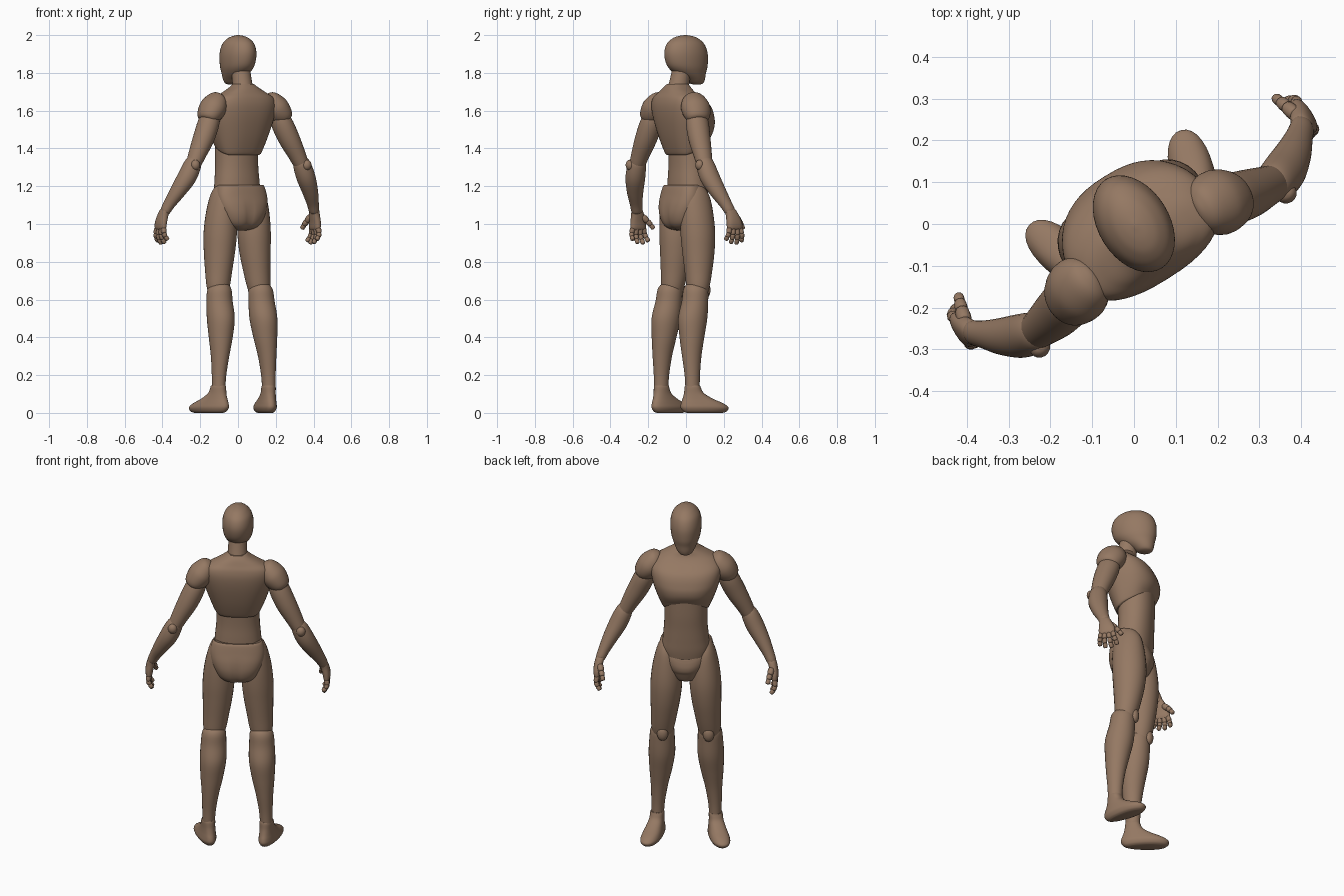
import bpy, bmesh, math
from mathutils import Vector, Matrix

TURN = Matrix.Rotation(math.radians(32), 3, 'Z')   # figure is turned on its spot
skin = bpy.data.materials.new("warm brown")
skin.diffuse_color = (0.30, 0.19, 0.125, 1)


def clamp(v):
    return max(0.0, min(1.0, v))


def spline(keys, steps):
    """Catmull-Rom through tuples of any length."""
    out = []
    for i in range(len(keys) - 1):
        a, b = keys[max(i - 1, 0)], keys[i]
        c, d = keys[i + 1], keys[min(i + 2, len(keys) - 1)]
        for s in range(steps):
            t = s / steps
            out.append([0.5 * (2 * q + (r - p) * t + (2 * p - 5 * q + 4 * r - w) * t * t
                        + (3 * q - p - 3 * r + w) * t ** 3) for p, q, r, w in zip(a, b, c, d)])
    out.append(list(keys[-1]))
    return out


def loft(name, keys, side=1, n=28, steps=5, follow=False, power=2.0, spin=0.0, taper=0.0, warp=None):
    """Skin of ellipse rings (x, y, z, half width, half depth)."""
    bm = bmesh.new()
    rows = spline(keys, steps)
    rings = []
    for i, (x, y, z, rx, ry) in enumerate(rows):
        u, v = Vector((math.cos(spin), -math.sin(spin), 0)), Vector((math.sin(spin), math.cos(spin), 0))
        if follow:                                  # rings square to the path
            t = Vector(rows[min(i + 1, len(rows) - 1)][:3]) - Vector(rows[max(i - 1, 0)][:3])
            u = Vector((0, 1, 0)).cross(t).normalized()
            v = t.cross(u).normalized()
        rx, ry = max(rx, .002), max(ry, .002)
        ring = []
        for k in range(n):
            a = 2 * math.pi * k / n
            c, s = math.cos(a), math.sin(a)
            c = math.copysign(abs(c) ** (2 / power), c)
            s = math.copysign(abs(s) ** (2 / power), s)
            p = Vector((x, y, z)) + u * (rx * c * (1 + taper * s)) + v * (ry * s)
            if warp:
                p = warp(p)
            p.x *= side
            ring.append(bm.verts.new(TURN @ p))
        rings.append(ring)
    for r, q in zip(rings, rings[1:]):
        for k in range(n):
            bm.faces.new((r[k], r[(k + 1) % n], q[(k + 1) % n], q[k]))
    bm.faces.new(rings[0])
    bm.faces.new(rings[-1])
    bmesh.ops.recalc_face_normals(bm, faces=bm.faces)
    me = bpy.data.meshes.new(name)
    bm.to_mesh(me)
    bm.free()
    me.materials.append(skin)
    ob = bpy.data.objects.new(name, me)
    bpy.context.collection.objects.link(ob)
    return ob


def bead(name, c, r, side=1):
    """Ellipsoid as a loft."""
    keys = []
    for i in range(9):
        a = math.pi * i / 8
        keys.append((c[0], c[1], c[2] - r[2] * math.cos(a), r[0] * math.sin(a), r[1] * math.sin(a)))
    return loft(name, keys, side, n=16, steps=2)


def segment(name, a, b, r, side):
    """Short rounded finger segment."""
    a, b = Vector(a), Vector(b)
    keys = [(*a.lerp(b, t), r * k, r * k) for t, k in
            ((-.05, .5), (.05, .9), (.3, 1), (.7, .97), (.95, .85), (1.05, .45))]
    loft(name, keys, side, n=10, steps=2, follow=True)


# Head and neck
loft("head", [(0, .068, 1.738, .012, .015), (0, .063, 1.745, .033, .038), (0, .052, 1.765, .049, .058),
              (0, .024, 1.80, .067, .092), (0, .008, 1.84, .080, .117), (0, 0, 1.90, .085, .125),
              (0, -.003, 1.95, .075, .110), (0, -.004, 1.98, .052, .078), (0, -.004, 1.994, .028, .044),
              (0, -.004, 2.0, .004, .006)], n=36)
loft("neck", [(0, -.055, 1.66, .07, .07), (0, -.048, 1.72, .055, .058), (0, -.035, 1.78, .051, .053),
              (0, -.02, 1.84, .051, .053)])


# Chest, with its lower edge rising towards the front
def chest_arch(p):
    p.z += .082 * clamp((p.y + .06) / .15) * clamp(1 - (p.x / .22) ** 2) * clamp((1.56 - p.z) / .18)
    return p


loft("chest", [(0, .008, 1.365, .118, .092), (0, .008, 1.38, .128, .104), (0, .004, 1.46, .156, .128),
               (0, -.008, 1.55, .183, .138), (0, -.026, 1.62, .192, .128), (0, -.050, 1.665, .172, .098),
               (0, -.056, 1.695, .125, .078), (0, -.054, 1.722, .078, .066), (0, -.050, 1.742, .052, .054)],
     n=48, power=2.45, taper=-.05, warp=chest_arch)
# Abdomen
loft("abdomen", [(0, .006, 1.06, .11, .08), (0, .008, 1.15, .130, .092), (0, .010, 1.22, .125, .094),
                 (0, .013, 1.30, .118, .094), (0, .014, 1.38, .117, .097), (0, .012, 1.48, .12, .10)],
     n=40, power=2.2)


# Pelvis, dipped at the front and lightly creased at the back
def pelvis_shape(p):
    p.z -= .085 * clamp((p.y + .01) / .08) * clamp(1 - (p.x / .14) ** 2) * clamp((p.z - 1.03) / .16)
    if p.y < 0:
        p.y += .008 * math.exp(-(p.x / .018) ** 2) * clamp((1.14 - p.z) / .08)
    return p


loft("pelvis", [(0, 0, 1.207, .124, .090), (0, 0, 1.195, .132, .098), (0, -.003, 1.15, .142, .107),
                (0, -.008, 1.10, .138, .115), (0, -.012, 1.05, .122, .115), (0, -.014, 1.005, .100, .102),
                (0, -.010, .978, .070, .082), (0, -.008, .966, .030, .045)],
     n=56, power=2.4, taper=-.22, warp=pelvis_shape)

for side, tag in ((-1, "left"), (1, "right")):
    # Legs
    loft(tag + "_thigh", [(.108, 0, 1.205, .01, .015), (.108, 0, 1.19, .03, .045), (.107, 0, 1.14, .053, .076),
                          (.105, .004, 1.05, .076, .09), (.106, .008, .95, .086, .094),
                          (.111, .008, .85, .081, .087), (.119, .003, .75, .071, .074),
                          (.126, -.004, .67, .062, .062), (.129, -.010, .61, .045, .05)], side)
    loft(tag + "_shin", [(.127, -.024, .688, .02, .022), (.127, -.023, .678, .046, .048),
                         (.129, -.021, .65, .064, .066), (.131, -.026, .59, .069, .071),
                         (.133, -.041, .50, .072, .079), (.139, -.050, .40, .062, .067),
                         (.147, -.056, .30, .047, .053), (.154, -.057, .20, .037, .042),
                         (.157, -.057, .12, .034, .039)], side)
    bead(tag + "_kneecap", (.125, .046, .65), (.030, .022, .042), side)
    # Foot: rings given as height, heel end, toe end, half width
    yaw = math.radians(17)
    foot = []
    for z, s0, s1, w in ((0, -.03, .165, .030), (.008, -.050, .186, .043), (.028, -.065, .196, .052),
                         (.050, -.063, .168, .049), (.075, -.054, .11, .043), (.105, -.046, .06, .038),
                         (.135, -.043, .043, .037), (.146, -.040, .040, .034)):
        m = (s0 + s1) / 2
        foot.append((.157 + m * math.sin(yaw), -.057 + m * math.cos(yaw), z, w, (s1 - s0) / 2))
    loft(tag + "_foot", foot, side, n=32, steps=4, spin=yaw, taper=.14, power=2.2)

    # Arms
    loft(tag + "_shoulder", [(.138, -.052, 1.673, .012, .015), (.146, -.053, 1.668, .034, .042),
                             (.165, -.056, 1.652, .055, .066), (.195, -.062, 1.615, .068, .080),
                             (.225, -.070, 1.575, .060, .072), (.24, -.074, 1.548, .042, .052),
                             (.247, -.076, 1.537, .012, .015)], side, follow=True)
    loft(tag + "_upper_arm", [(.19, -.06, 1.63, .03, .035), (.222, -.070, 1.55, .054, .060),
                              (.263, -.082, 1.46, .056, .060), (.31, -.090, 1.37, .046, .050),
                              (.342, -.094, 1.305, .036, .04), (.352, -.095, 1.285, .02, .02)],
         side, follow=True)
    loft(tag + "_forearm", [(.322, -.094, 1.352, .015, .015), (.330, -.094, 1.338, .037, .04),
                            (.345, -.092, 1.305, .047, .05), (.373, -.083, 1.245, .049, .053),
                            (.412, -.060, 1.175, .041, .045), (.446, -.033, 1.11, .031, .034),
                            (.464, -.017, 1.07, .026, .03), (.468, -.014, 1.06, .018, .02)],
         side, follow=True)
    bead(tag + "_elbow", (.348, -.132, 1.312), (.025, .023, .028), side)
    # Hand and fingers
    loft(tag + "_palm", [(.461, -.019, 1.09, .015, .018), (.465, -.015, 1.075, .023, .030),
                         (.473, -.006, 1.045, .024, .037), (.480, .001, 1.01, .022, .045),
                         (.482, .003, .98, .018, .046), (.481, .003, .967, .010, .040)],
         side, n=20, power=2.4)
    for name, y0, y1, end in (("index", .036, .056, .908), ("middle", .014, .024, .895),
                              ("ring", -.009, -.011, .898), ("little", -.031, -.042, .916)):
        top = .978
        path = [Vector((x, y0 + (y1 - y0) * t, top + (end - top) * t)) for t, x in
                ((0, .482), (.42, .486), (.73, .478), (1, .464))]
        for i in range(3):
            segment(f"{tag}_{name}_finger_{i + 1}", path[i], path[i + 1], .0145 - .001 * i, side)
    thumb = [(.466, .018, 1.04), (.458, .045, 1.015), (.452, .063, .995), (.447, .077, .975)]
    for i in range(3):
        segment(f"{tag}_thumb_{i + 1}", thumb[i], thumb[i + 1], .018 - .0025 * i, side)

# Smooth shading with sharp rims kept
for ob in bpy.context.collection.objects:
    ob.select_set(True)
    bpy.context.view_layer.objects.active = ob
bpy.ops.object.shade_smooth_by_angle(angle=math.radians(40))
